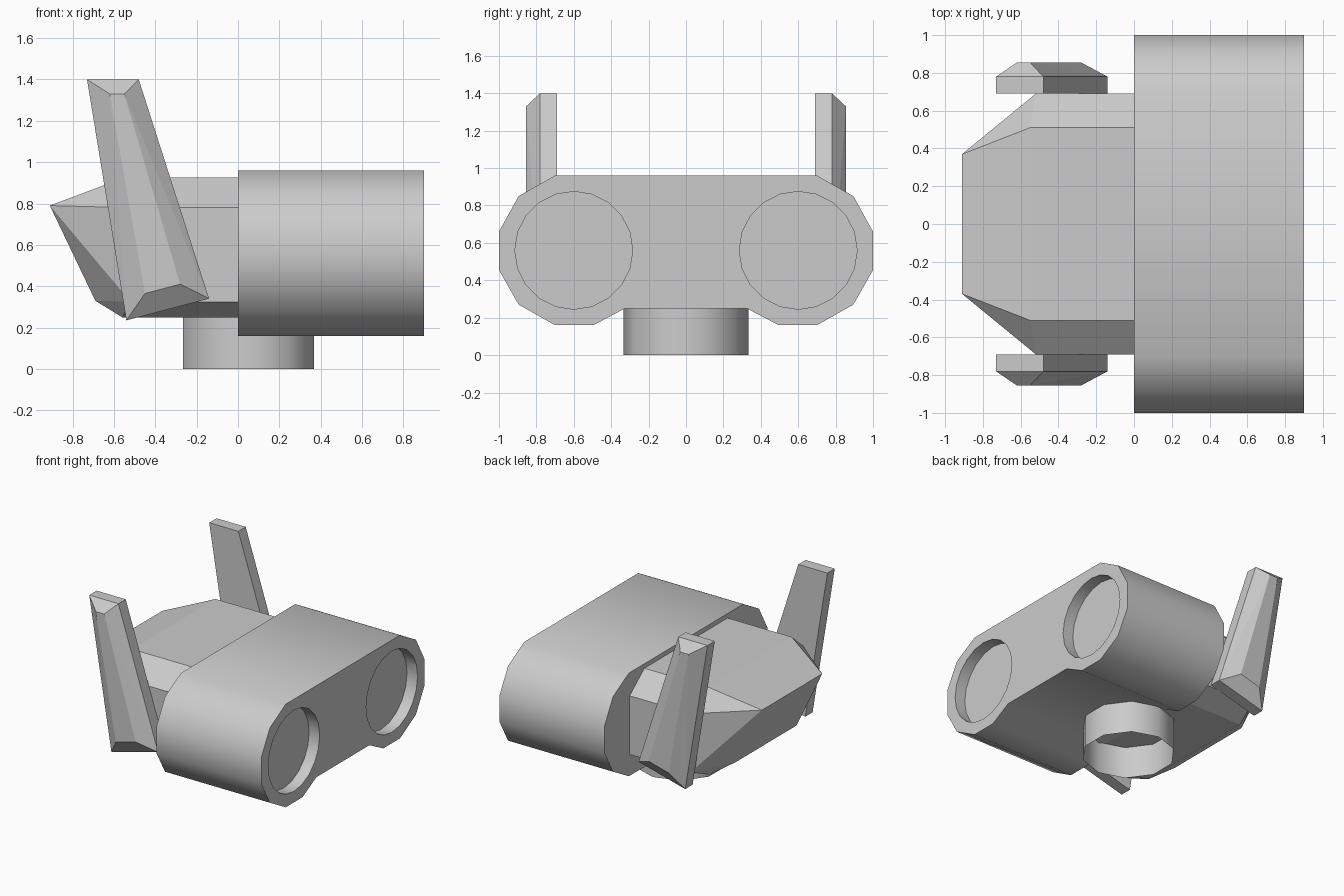
import bpy, bmesh, math

if "Cube" in bpy.data.objects:
    bpy.data.objects.remove(bpy.data.objects["Cube"])


def finish(name, bm):
    bmesh.ops.recalc_face_normals(bm, faces=bm.faces)
    mesh = bpy.data.meshes.new(name)
    bm.to_mesh(mesh)
    bm.free()
    ob = bpy.data.objects.new(name, mesh)
    bpy.context.collection.objects.link(ob)
    return ob


def activate(ob):
    bpy.ops.object.select_all(action='DESELECT')
    ob.select_set(True)
    bpy.context.view_layer.objects.active = ob


def smooth(ob, deg):
    activate(ob)
    bpy.ops.object.shade_smooth_by_angle(angle=math.radians(deg))


def hull(name, points):
    bm = bmesh.new()
    for p in points:
        bm.verts.new(p)
    bmesh.ops.convex_hull(bm, input=bm.verts)
    bmesh.ops.dissolve_limit(bm, angle_limit=math.radians(1),
                             verts=bm.verts, edges=bm.edges)
    return finish(name, bm)


# Twin-barrel housing: half profile (y, z), mirrored and extruded along x
half = [(0.70, 0.96), (0.895, 0.85), (1.0, 0.66), (1.0, 0.455), (0.895, 0.27),
        (0.70, 0.16), (0.495, 0.16), (0.325, 0.25)]
profile = half + [(-y, z) for y, z in reversed(half)]
bm = bmesh.new()
face = bm.faces.new([bm.verts.new((0, y, z)) for y, z in profile])
ext = bmesh.ops.extrude_face_region(bm, geom=[face], use_keep_orig=True)
moved = [g for g in ext['geom'] if isinstance(g, bmesh.types.BMVert)]
bmesh.ops.translate(bm, vec=(0.9, 0, 0), verts=moved)
housing = finish("housing", bm)

# Round shallow recesses in the housing front
for s in (-1, 1):
    bpy.ops.mesh.primitive_cylinder_add(vertices=20, radius=0.315, depth=0.2,
                                        location=(0.91, 0.6 * s, 0.56),
                                        rotation=(0, math.pi / 2, 0))
    cutter = bpy.context.object
    cutter.hide_render = True
    mod = housing.modifiers.new("recess", 'BOOLEAN')
    mod.operation = 'DIFFERENCE'
    mod.solver = 'EXACT'
    mod.object = cutter
    activate(housing)
    bpy.ops.object.modifier_apply(modifier=mod.name)
    bpy.data.objects.remove(cutter)
smooth(housing, 35)

# Faceted rear body
side = [(-0.91, 0.37, 0.79), (-0.55, 0.51, 0.925), (0, 0.51, 0.925),
        (-0.52, 0.69, 0.78), (0, 0.69, 0.78), (-0.52, 0.69, 0.325),
        (0, 0.69, 0.325), (-0.69, 0.37, 0.33), (-0.56, 0.51, 0.25),
        (0, 0.51, 0.25)]
hull("rear_body", side + [(x, -y, z) for x, y, z in side])

# Upright side fins with a bevelled outer face
outline = [(-0.73, 1.40), (-0.48, 1.40), (-0.14, 0.34), (-0.54, 0.235)]
outer = [(-0.62, 1.33), (-0.55, 1.33), (-0.28, 0.41), (-0.45, 0.365)]
for s, label in ((-1, "front"), (1, "back")):
    pts = [(x, s * y, z) for y in (0.69, 0.78) for x, z in outline]
    pts += [(x, s * 0.855, z) for x, z in outer]
    hull(label + "_fin", pts)

# Open tubular neck
bm = bmesh.new()
bmesh.ops.create_cone(bm, cap_ends=False, segments=10, radius1=0.333,
                      radius2=0.333, depth=0.25)
bmesh.ops.translate(bm, vec=(0.05, 0, 0.125), verts=bm.verts)
smooth(finish("neck", bm), 40)
